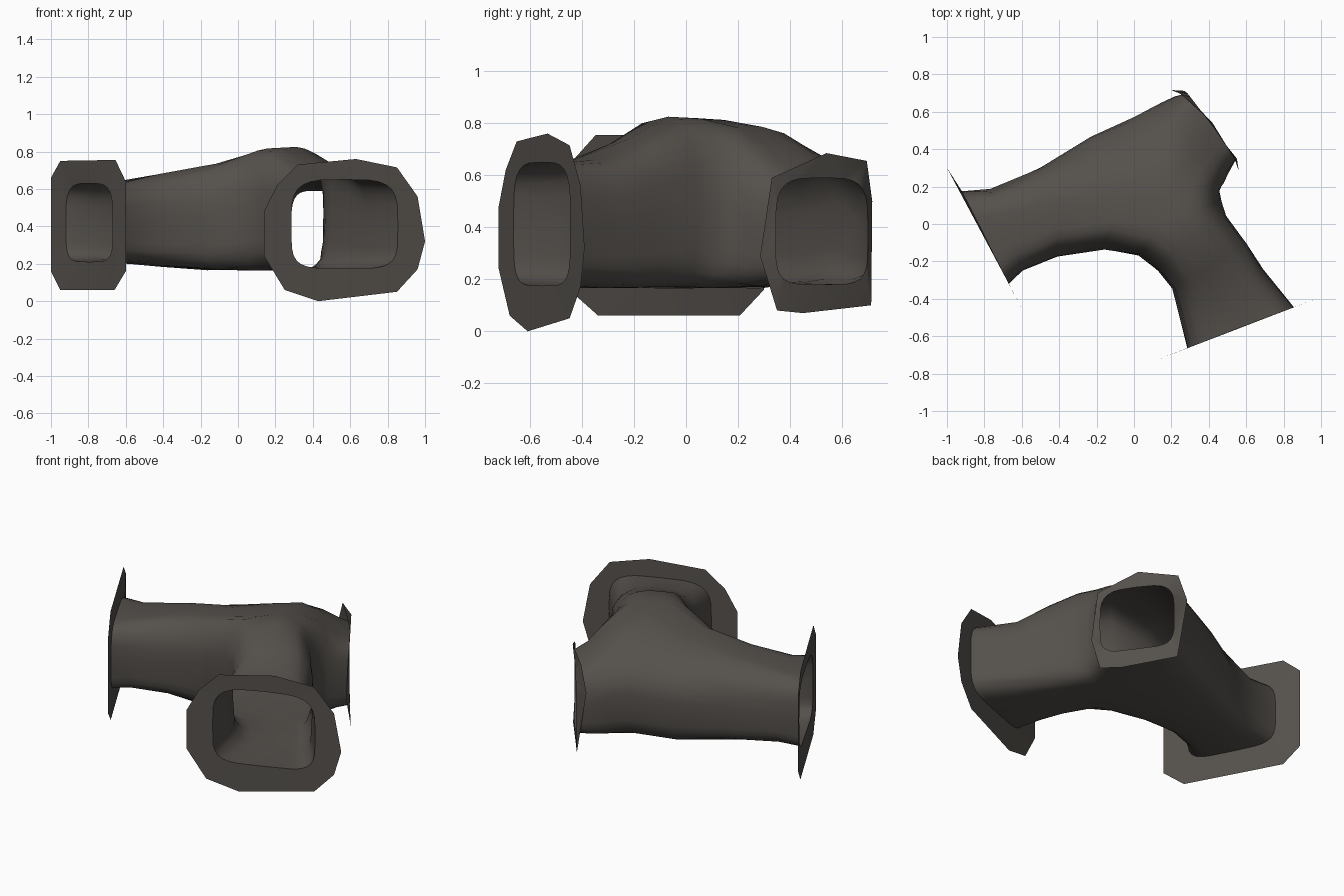
import bpy, bmesh, math, random
from mathutils import Vector

if "Cube" in bpy.data.objects:
    bpy.data.objects.remove(bpy.data.objects["Cube"])
random.seed(4)

rock = bpy.data.materials.new("dark stone")
rock.diffuse_color = (0.09, 0.081, 0.072, 1)
rock.use_nodes = True
rock.node_tree.nodes["Principled BSDF"].inputs["Base Color"].default_value = rock.diffuse_color

# Spines run mouth -> junction: x, y, floor z, roof z
J = (.22, .04, .165, .825)
SPINE = {
    "left": [(-.795, -.07, .21, .63), (-.68, -.02, .21, .635), (-.42, .06, .19, .68), (-.1, .08, .168, .74)],
    "front": [(.57, -.552, .175, .65), (.52, -.42, .17, .665), (.42, -.22, .17, .74), (.31, -.07, .17, .82)],
    "back": [(.42, .525, .18, .59), (.39, .47, .175, .63), (.33, .36, .17, .71), (.27, .22, .17, .79)],
}
# Side walls in plan, from one mouth to the next, with roof roundness at the middle
WALLS = [
    ("left", "back", 1.1, [(-.92, .175), (-.77, .185), (-.5, .3), (-.23, .47), (0, .57),
                           (.08, .61), (.15, .645), (.22, .68), (.285, .70)]),
    ("left", "front", .75, [(-.67, -.32), (-.6, -.25), (-.41, -.17), (-.16, -.135), (.02, -.17),
                            (.13, -.25), (.21, -.35), (.25, -.5), (.285, -.663)]),
    ("back", "front", .8, [(.545, .345), (.50, .27), (.475, .22), (.455, .18), (.463, .12),
                           (.49, .04), (.60, -.1), (.69, -.24), (.855, -.445)]),
]
K = 14


def section(wall, spine, top):
    """Half cross-section: floor at the spine, out to the wall, up to the roof."""
    x, y, lo, hi = spine
    pts = []
    for k in range(K + 1):
        a = -math.pi / 2 + math.pi * k / K
        p = top if a > 0 else .42
        c = max(math.cos(a), 0) ** p if 0 < k < K else 0
        s = math.copysign(abs(math.sin(a)) ** p, a) if k != K // 2 else 0
        pts.append(Vector((x + (wall[0] - x) * c, y + (wall[1] - y) * c,
                           (lo + hi) / 2 + s * (hi - lo) / 2)))
    return pts


def finish(bm, name, angle):
    me = bpy.data.meshes.new(name)
    bm.to_mesh(me)
    bm.free()
    me.materials.append(rock)
    ob = bpy.data.objects.new(name, me)
    bpy.context.collection.objects.link(ob)
    bpy.ops.object.select_all(action='DESELECT')
    ob.select_set(True)
    bpy.context.view_layer.objects.active = ob
    bpy.ops.object.shade_smooth_by_angle(angle=math.radians(angle))


# Tunnel shell: three wall patches welded along the spines
bm = bmesh.new()
mouths = {m: [] for m in SPINE}
for a, b, mid, wall in WALLS:
    spine = SPINE[a] + [J] + SPINE[b][::-1]
    tops = [.52 + (mid - .52) * min(1, (4 - abs(i - 4)) / 3) for i in range(9)]
    secs = [section(w, s, t) for w, s, t in zip(wall, spine, tops)]
    mouths[a].append(secs[0])
    mouths[b].append(secs[-1])
    rows = [[bm.verts.new(p) for p in s] for s in secs]
    for r, q in zip(rows, rows[1:]):
        for k in range(K):
            bm.faces.new((r[k], q[k], q[k + 1], r[k + 1]))
bmesh.ops.remove_doubles(bm, verts=bm.verts, dist=.0005)
bmesh.ops.recalc_face_normals(bm, faces=bm.faces)
if sum(f.normal.z * (f.calc_center_median().z - .45) * f.calc_area() for f in bm.faces) < 0:
    bmesh.ops.reverse_faces(bm, faces=bm.faces)
for v in bm.verts:                       # rough rock surface
    if not v.is_boundary:
        v.co += Vector([random.uniform(-.006, .006) for _ in range(3)])
finish(bm, "tunnel_shell", 60)

# Flat collars around the mouths
left = [(x, .3 - (x + 1) * 1.875, z) for x, z in
        [(-1, .66), (-.95, .75), (-.655, .755), (-.6, .64), (-.6, .16), (-.66, .06), (-.95, .06), (-1, .16)]]
front = [(x, -.72 + (x - .14) * .384, z) for x, z in
         [(.14, .48), (.21, .62), (.32, .73), (.63, .76), (.85, .715), (.96, .56), (1, .32),
          (.96, .17), (.85, .05), (.43, 0), (.25, .06), (.14, .24)]]
back = [(.56, .285, .29), (.55, .33, .59), (.42, .54, .685), (.25, .695, .655),
        (.2, .716, .5), (.27, .712, .1), (.47, .45, .07), (.55, .35, .08)]
FACING = {"left": (-.88, -.47, 0), "front": (.36, -.93, 0), "back": (.83, .55, 0)}
for name, outer in (("left", left), ("front", front), ("back", back)):
    bm = bmesh.new()
    s1, s2 = mouths[name]
    inner = s1 + s2[::-1][1:-1]
    edges = []
    for loop in (inner, outer):
        vs = [bm.verts.new(p) for p in loop]
        edges += [bm.edges.new((vs[i - 1], vs[i])) for i in range(len(vs))]
    n = Vector(FACING[name])
    bmesh.ops.triangle_fill(bm, use_beauty=True, edges=edges, normal=n)
    for f in bm.faces:
        f.normal_update()
        if f.normal.dot(n) < 0:
            f.normal_flip()
    finish(bm, name + "_mouth_collar", 30)
